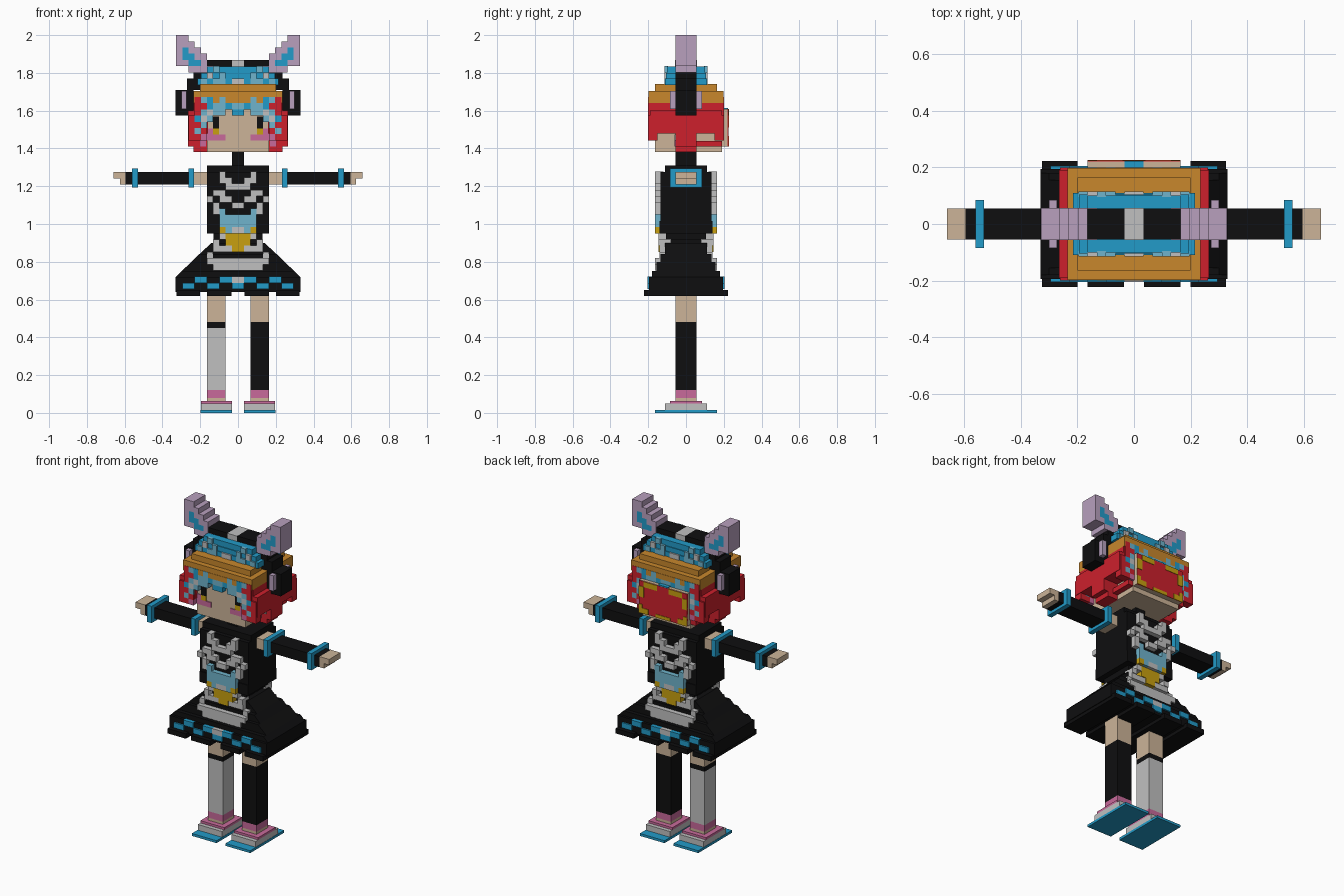
import bpy, bmesh

if "Cube" in bpy.data.objects:
    bpy.data.objects.remove(bpy.data.objects["Cube"])

U = 2 / 61  # edge length of one block


def linear(hexa):
    vals = [int(hexa[i:i + 2], 16) / 255 for i in (0, 2, 4)]
    return [v / 12.92 if v < 0.04045 else ((v + 0.055) / 1.055) ** 2.4 for v in vals] + [1]


PALETTE = {
    'k': ("black", "0f0f10"), 's': ("skin", "ccb498"), 'B': ("blue", "229bc8"),
    'L': ("light_blue", "70b4cc"), 'o': ("orange", "c8872c"), 'r': ("red", "cd202c"),
    'g': ("light_grey", "c0c0c0"), 'p': ("pink", "c86a9b"), 'y': ("yellow", "c8a010"),
    'v': ("lilac", "b8a0be"),
}
MATS = {}
for key, (name, hexa) in PALETTE.items():
    MATS[key] = bpy.data.materials.new(name)
    MATS[key].diffuse_color = linear(hexa)


def part(name, boxes):
    """Mesh of boxes (colour, x0, x1, y0, y1, z0, z1[, top x0, top x1])."""
    bm = bmesh.new()
    keys = sorted({b[0] for b in boxes})
    for c, x0, x1, y0, y1, z0, z1, *top in boxes:
        t0, t1 = top or (x0, x1)
        lo = [bm.verts.new(p) for p in ((x0, y0, z0), (x1, y0, z0), (x1, y1, z0), (x0, y1, z0))]
        hi = [bm.verts.new(p) for p in ((t0, y0, z1), (t1, y0, z1), (t1, y1, z1), (t0, y1, z1))]
        faces = [lo[::-1], hi] + [[lo[i], lo[(i + 1) % 4], hi[(i + 1) % 4], hi[i]] for i in range(4)]
        for f in faces:
            bm.faces.new(f).material_index = keys.index(c)
    me = bpy.data.meshes.new(name)
    bm.to_mesh(me)
    bm.free()
    for k in keys:
        me.materials.append(MATS[k])
    ob = bpy.data.objects.new(name, me)
    bpy.context.collection.objects.link(ob)
    return ob


def slab(c, w, d, z0, z1, w_top=None):
    """Centred box with half width w and half depth d."""
    b = (c, -w, w, -d, d, z0, z1)
    return b if w_top is None else b + (-w_top, w_top)


def mirror(boxes):
    """Boxes plus their copies across x = 0."""
    return boxes + [(c, -x1, -x0, *rest) for c, x0, x1, *rest in boxes]


def sprite(rows, top, y0, y1, both=True):
    """Raised blocks from half rows read from the centre outward; both adds the back."""
    out = []
    for r, row in enumerate(rows):
        z1 = 2 - (top + r) * U
        i = 0
        while i < len(row):
            j = i
            while j < len(row) and row[j] == row[i]:
                j += 1
            if row[i] != '.':
                out.append((row[i], i * U, j * U, y0, y1, z1 - U, z1))
            i = j
    out = mirror(out)
    return out + [(c, a, b, -d, -e, *z) for c, a, b, e, d, *z in out] if both else out


# Legs: one grey stocking, one black stocking
for side, name, sock in ((-1, "left", 'g'), (1, "right", 'k')):
    cx = side * 0.115

    def block(c, w, d, z0, z1):
        return (c, cx - w, cx + w, -d, d, z0, z1)

    part(name + "_leg", [
        block('s', .05, .055, .48, .65), block('k', .05, .055, .45, .48),
        block(sock, .05, .055, .12, .45), block('p', .05, .055, .08, .12),
        block('s', .05, .055, .06, .08)])
    part(name + "_shoe", [
        block('p', .082, .085, .05, .064), block('g', .082, .11, .015, .05),
        block('B', .084, .165, 0, .015)])

# Skirt with stepped depth, sloped sides and scalloped hem
skirt = [slab('k', .33, .195, .64, .72), slab('k', .33, .18, .72, .75, .30),
         slab('k', .30, .155, .75, .80, .245), slab('k', .245, .135, .80, .84, .205),
         slab('k', .205, .11, .84, .90, .14)]
skirt += mirror([('k', .035, .165, -.222, .222, .62, .65), ('k', .2, .325, -.222, .222, .62, .65)])
part("skirt", skirt)
part("skirt_hem_trim", sprite(["gBB..BB...", "B..BB..BB."], 39, -.205, -.18))
part("skirt_apron", sprite([".ggg.", "....g"], 34, -.14, -.09)
     + sprite(["ggggg", "gggg."], 36, -.165, -.10))

# Torso and its raised front and back trim
part("torso", [slab('k', .165, .11, 1.275, 1.31), slab('k', .165, .135, 1.01, 1.275),
               slab('k', .165, .14, .95, 1.015), slab('k', .13, .105, .915, .95),
               slab('k', .105, .09, .885, .915)])
part("chest_trim", sprite(["..g..", ".gg..", "gg...", "..gg.", ".gg.g", "g..g.",
                           "..Lg.", "LLL..", "LLL..", "gLy.."], 22, -.165, -.12))
part("waist_trim", sprite(["yy...", "yyg..", "yy.g.", "y...."], 31, -.145, -.08))

# Neck
part("neck", [slab('k', .033, .055, 1.30, 1.39)])

# Arms with blue bands and hands
part("arms", mirror([
    ('s', .16, .235, -.055, .055, 1.21, 1.275), ('k', .26, .53, -.055, .055, 1.21, 1.275),
    ('k', .56, .595, -.055, .055, 1.21, 1.275)]))
part("arm_bands", mirror([('B', a, a + .03, -.085, .085, 1.192, 1.295) for a in (.232, .53)]))
part("hands", mirror([('s', .595, .66, -.055, .055, 1.24, 1.275),
                      ('s', .595, .625, -.055, .055, 1.21, 1.24)]))

# Head and face details
part("head", [('s', -.165, .165, -.165, .19, 1.38, 1.66)])
face = [('k', .10, .133, 1.505, 1.57), ('y', .10, .133, 1.475, 1.505),
        ('p', .066, .165, 1.443, 1.475), ('p', .133, .165, 1.475, 1.505)]
part("face_details", mirror([(c, a, b, -.171, -.16, z0, z1) for c, a, b, z0, z1 in face]))

# Side hair
part("side_hair", mirror([
    ('r', .16, .235, -.19, .19, 1.48, 1.64), ('r', .235, .265, -.19, .19, 1.48, 1.60),
    ('r', .16, .265, -.055, .055, 1.41, 1.48), ('r', .16, .235, -.055, .055, 1.38, 1.41),
    ('r', .16, .20, .055, .19, 1.41, 1.44), ('g', .20, .233, -.062, -.05, 1.443, 1.475),
    ('p', .17, .20, -.062, -.05, 1.41, 1.443)]))

# Fringe in front and the same upper pattern around the back
fringe = ["ooLoBLr.", "LBLLBrr.", "B.LLgLr.", "....LgBr", ".....Lrr", ".....rLr", ".....prr"]
part("fringe", sprite(fringe, 10, -.2, -.15))

# Back hair panel with yellow edging
part("back_panel", [('s', -.165, .165, .18, .221, 1.41, 1.61), ('B', -.033, .033, .18, .223, 1.59, 1.615)])
edge = [('r', 0, .165, 1.41, 1.608), ('y', .04, .13, 1.575, 1.608), ('y', .13, .165, 1.51, 1.575),
        ('y', .10, .165, 1.41, 1.443), ('y', .0, .05, 1.41, 1.43), ('y', .14, .165, 1.443, 1.465)]
part("back_panel_colours", mirror([(c, a, b, .215, .224 if c == 'r' else .227, z0, z1)
                                   for c, a, b, z0, z1 in edge]))

# Orange brim and stepped blue crown
part("hair_band", [slab('o', .235, .198, 1.64, 1.705), slab('o', .2, .165, 1.705, 1.74)])
part("crown", [slab('B', .215, .11, 1.735, 1.77), slab('B', .195, .105, 1.77, 1.80),
               slab('B', .165, .10, 1.80, 1.835)])
part("crown_spots", sprite(["...L.", "..L.g.", "g.LL.L", "LL.gLL"], 5, -.115, -.095))

# Headband with ear cups
part("headband", [slab('g', .033, .057, 1.83, 1.868)] + mirror([
    ('k', .033, .165, -.055, .055, 1.83, 1.868), ('k', .165, .2, -.055, .055, 1.77, 1.84),
    ('k', .2, .235, -.055, .055, 1.71, 1.805), ('k', .235, .27, -.055, .055, 1.575, 1.77),
    ('k', .27, .33, -.055, .055, 1.575, 1.71), ('v', .272, .3, -.085, .085, 1.61, 1.705)]))

# Pointed ears with blue inner colour
ears = ["........vv", ".......vvv", "......vvBv", ".....vvBBv", ".....vBBvv", "....vvvv.."]
part("ears", sprite(ears, 0, -.056, .056, both=False))

for m in bpy.data.materials:
    if m.users and not m.is_grease_pencil:
        m.use_nodes = True
        m.node_tree.nodes["Principled BSDF"].inputs["Base Color"].default_value = m.diffuse_color
